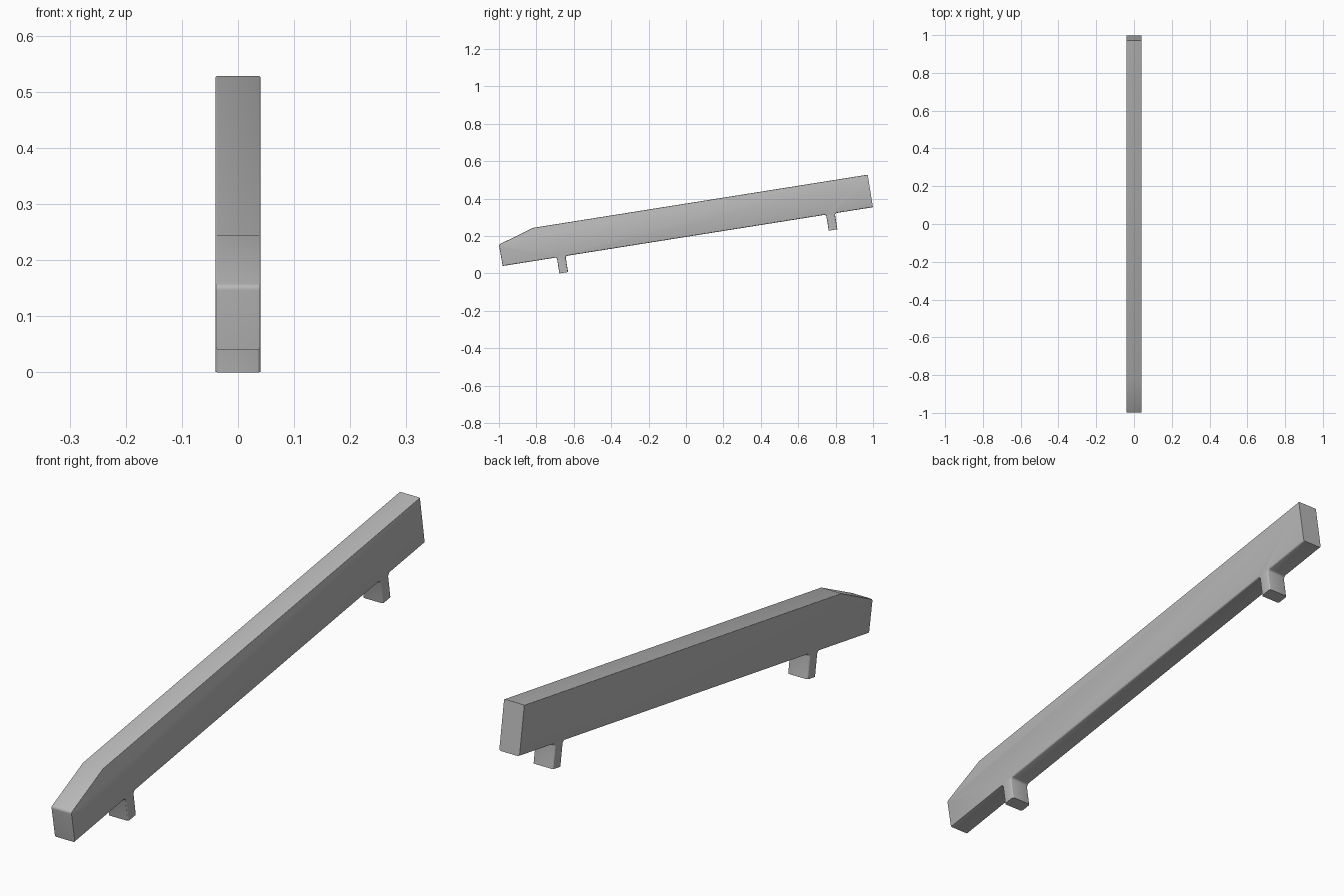
import bpy, bmesh
from math import sin, cos, pi
from mathutils import Vector, Matrix

cube = bpy.data.objects.get("Cube")
if cube:
    bpy.data.objects.remove(cube, do_unlink=True)

HALF_WIDTH = 0.04
SLOPE = 0.1575
LENGTH, HEIGHT = 2.004, 0.176
TAB_WIDTH, TAB_DEPTH, FILLET = 0.047, 0.087, 0.01
LOWER_EDGE, UPPER_EDGE = 0.007, 0.0025

# One plain material
grey = bpy.data.materials.new("plain grey")
grey.use_nodes = True
colour = (0.48, 0.48, 0.48, 1)
grey.diffuse_color = colour
grey.node_tree.nodes["Principled BSDF"].inputs["Base Color"].default_value = colour

# Side profile, along the beam and away from its underside.
# Each entry: point, then rounding of the edge that leaves it.
profile = [((0, 0), LOWER_EDGE)]


def fillet(corner, side):
    """Quarter-round where a tab meets the underside."""
    arc = [(corner + side * FILLET * (1 - sin(t)), -FILLET * (1 - cos(t)))
           for t in (i * pi / 8 for i in range(5))]
    return arc if side < 0 else arc[::-1]


for start in (0.293, 1.751):
    end = start + TAB_WIDTH
    profile += [(p, LOWER_EDGE) for p in fillet(start, -1)]
    profile += [((start, -TAB_DEPTH), 0), ((end, -TAB_DEPTH), LOWER_EDGE)]
    profile += [(p, LOWER_EDGE) for p in fillet(end, 1)]
profile += [((LENGTH, 0), 0), ((LENGTH, HEIGHT), UPPER_EDGE),
            ((0.19, HEIGHT), UPPER_EDGE)]

# Softly rounded nose corner
corner, nose_top = Vector((-0.002, 0.116)), Vector((0.19, HEIGHT))
before = corner + (nose_top - corner).normalized() * 0.008
after = corner - Vector((0, 0.008))
for i in range(5):
    t = i / 4
    p = before * (1 - t) ** 2 + corner * 2 * t * (1 - t) + after * t ** 2
    profile.append((tuple(p), UPPER_EDGE))

# Extrude the profile sideways and mark the rims to be rounded
bm = bmesh.new()
weight = bm.edges.layers.float.new("bevel_weight_edge")
left, right = ([bm.verts.new((x, u, v)) for (u, v), _ in profile]
               for x in (HALF_WIDTH, -HALF_WIDTH))
bm.faces.new(left)
bm.faces.new(right[::-1])
for i, (_, rounding) in enumerate(profile):
    j = (i + 1) % len(profile)
    bm.faces.new((left[i], right[i], right[j], left[j]))
    for side in (left, right):
        bm.edges.get((side[i], side[j]))[weight] = rounding / LOWER_EDGE
bmesh.ops.recalc_face_normals(bm, faces=bm.faces)

# Tilt the beam and set it in place
bm.transform(Matrix.Translation((0, -0.98, 0.04)) @ Matrix.Rotation(SLOPE, 4, "X"))
mesh = bpy.data.meshes.new("tabbed_beam")
bm.to_mesh(mesh)
bm.free()
mesh.materials.append(grey)
beam = bpy.data.objects.new("tabbed_beam", mesh)
bpy.context.collection.objects.link(beam)

bevel = beam.modifiers.new("rounded rims", "BEVEL")
bevel.limit_method = "WEIGHT"
bevel.width = LOWER_EDGE
bevel.segments = 3
bevel.use_clamp_overlap = False

# Smooth the small rounds, keep the main corners sharp
bpy.ops.object.select_all(action="DESELECT")
beam.select_set(True)
bpy.context.view_layer.objects.active = beam
bpy.ops.object.modifier_apply(modifier=bevel.name)
bpy.ops.object.shade_smooth_by_angle(angle=pi / 7)
